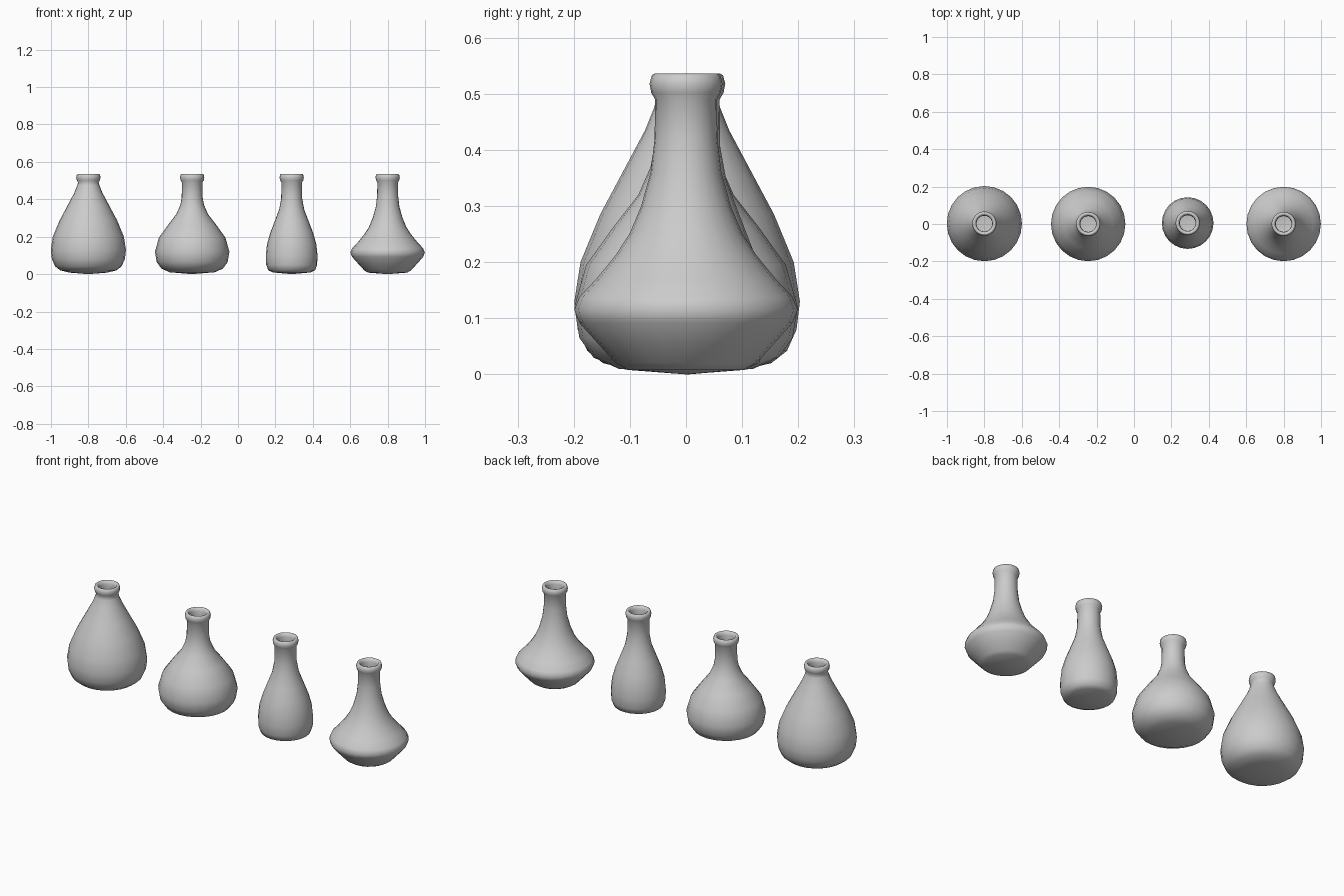
import bpy, bmesh, math
from mathutils import Matrix, Vector

cube = bpy.data.objects.get("Cube")
if cube:
    bpy.data.objects.remove(cube, do_unlink=True)

# One plain grey glaze
glaze = bpy.data.materials.new("grey_glaze")
glaze.use_nodes = True
GREY = (0.6, 0.6, 0.6, 1)
glaze.diffuse_color = GREY
glaze.node_tree.nodes["Principled BSDF"].inputs["Base Color"].default_value = GREY

SIDES = 24
WALL = 0.013

# Shared flared lip, from the outer neck over the top to the inner neck
LIP = [(0.055, 0.49), (0.062, 0.502), (0.065, 0.518), (0.061, 0.533),
       (0.056, 0.536), (0.048, 0.533), (0.043, 0.518), (0.042, 0.49)]


def make_vase(name, x, y, body):
    """Spin a hollow vase; body lists (radius, height) from base to neck."""
    inner = [(max(r - WALL, 0.03), z + WALL * (1 - z / 0.5)) for r, z in reversed(body)]
    profile = [(0, 0)] + body + LIP + inner + [(0, WALL)]
    bm = bmesh.new()
    verts = [bm.verts.new((r, 0, z)) for r, z in profile]
    edges = [bm.edges.new(pair) for pair in zip(verts, verts[1:])]
    bmesh.ops.spin(bm, geom=verts + edges, cent=(0, 0, 0), axis=(0, 0, 1),
                   angle=math.tau, steps=SIDES)
    bmesh.ops.remove_doubles(bm, verts=bm.verts, dist=0.0005)
    bmesh.ops.recalc_face_normals(bm, faces=bm.faces)
    for face in bm.faces:
        face.smooth = True
    mesh = bpy.data.meshes.new(name)
    bm.to_mesh(mesh)
    bm.free()
    mesh.materials.append(glaze)
    vase = bpy.data.objects.new(name, mesh)
    vase.location = (x, y, 0)
    bpy.context.collection.objects.link(vase)


# Pear-shaped vase with a short neck
make_vase("pear_vase", -0.8, 0.002, [
    (0.10, 0.008), (0.15, 0.02), (0.178, 0.042), (0.195, 0.08), (0.201, 0.13),
    (0.19, 0.2), (0.155, 0.285), (0.115, 0.36), (0.075, 0.435), (0.059, 0.475)])

# Round-bellied vase with a long neck
make_vase("round_vase", -0.245, 0, [
    (0.12, 0.01), (0.165, 0.03), (0.19, 0.065), (0.199, 0.12), (0.178, 0.195),
    (0.13, 0.262), (0.085, 0.32), (0.063, 0.37), (0.056, 0.41)])

# Slim vase
make_vase("slim_vase", 0.287, 0.005, [
    (0.10, 0.009), (0.125, 0.02), (0.136, 0.05), (0.138, 0.1), (0.132, 0.16),
    (0.115, 0.22), (0.09, 0.285), (0.067, 0.345), (0.056, 0.405)])

# Wide-waisted vase with a tapering foot
make_vase("waisted_vase", 0.8, 0, [
    (0.105, 0.008), (0.125, 0.02), (0.158, 0.056), (0.19, 0.092), (0.199, 0.115),
    (0.19, 0.138), (0.16, 0.17), (0.125, 0.213), (0.1, 0.252), (0.08, 0.3),
    (0.063, 0.36), (0.056, 0.42)])
